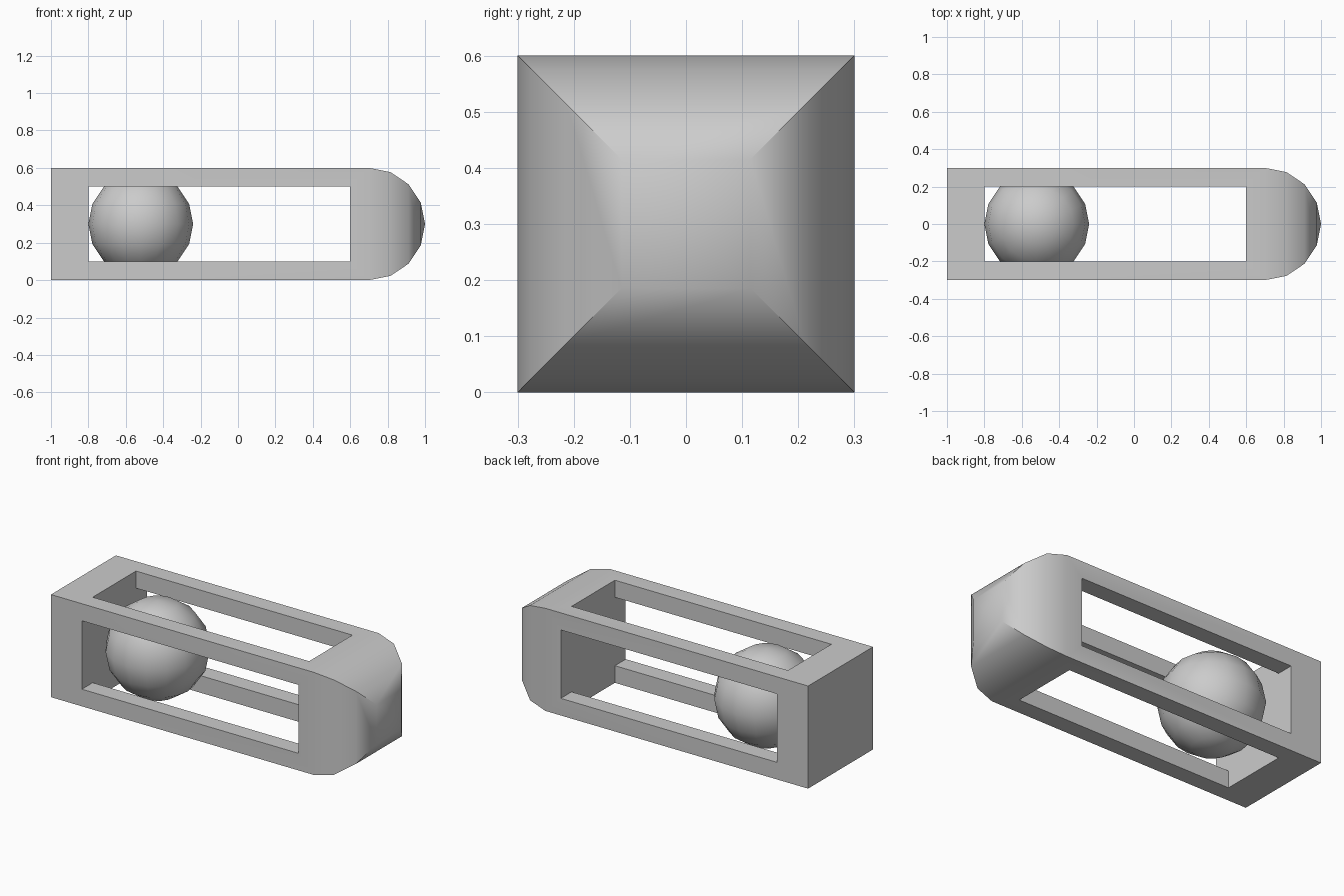
import bpy, bmesh, math

cube = bpy.data.objects.get("Cube")
if cube:
    bpy.data.objects.remove(cube, do_unlink=True)

HALF = 0.3          # half width of the square body
MID = 0.3           # height of the long axis
NOSE_START = 0.7    # where the rounded nose begins
STEPS = 4

grey = bpy.data.materials.new("plain grey")
grey.use_nodes = True
grey.diffuse_color = (0.6, 0.6, 0.6, 1)
grey.node_tree.nodes["Principled BSDF"].inputs["Base Color"].default_value = (0.6, 0.6, 0.6, 1)


def make_object(name, bm):
    bmesh.ops.recalc_face_normals(bm, faces=bm.faces[:])
    mesh = bpy.data.meshes.new(name)
    bm.to_mesh(mesh)
    bm.free()
    mesh.materials.append(grey)
    obj = bpy.data.objects.new(name, mesh)
    bpy.context.collection.objects.link(obj)
    return obj


def activate(obj):
    bpy.ops.object.select_all(action='DESELECT')
    obj.select_set(True)
    bpy.context.view_layer.objects.active = obj


def loft(bm, sections):
    """Join matching loops of vertices with quads."""
    for a, b in zip(sections, sections[1:]):
        n = len(a)
        for i in range(n):
            bm.faces.new((a[i], a[(i + 1) % n], b[(i + 1) % n], b[i]))


# Square body with a four-sided rounded nose
bm = bmesh.new()
stations = [(-1, HALF)]
for i in range(STEPS):
    angle = math.pi / 2 * (1 - i / STEPS)
    stations.append((NOSE_START + HALF * math.cos(angle), HALF * math.sin(angle)))
corners = [(-1, -1), (1, -1), (1, 1), (-1, 1)]
rings = [[bm.verts.new((x, h * sy, MID + h * sz)) for sy, sz in corners]
         for x, h in stations]
loft(bm, rings)
bm.faces.new(rings[0])
tip = bm.verts.new((NOSE_START + HALF, 0, MID))
for i in range(4):
    bm.faces.new((rings[-1][i], rings[-1][(i + 1) % 4], tip))
body = make_object("cage_body", bm)

# Plus-shaped cutter opens windows on all four long sides
bm = bmesh.new()
inner, outer = 0.2, 0.4
quarter = [(outer, -inner), (outer, inner), (inner, inner)]
plus = []
for turn in range(4):
    plus += quarter
    quarter = [(-z, y) for y, z in quarter]
ends = [[bm.verts.new((x, y, MID + z)) for y, z in plus] for x in (-0.8, 0.6)]
loft(bm, ends)
for end in ends:
    bm.faces.new(end)
cutter = make_object("window_cutter", bm)
cutter.hide_render = True

activate(body)
cut = body.modifiers.new("windows", 'BOOLEAN')
cut.operation = 'DIFFERENCE'
cut.solver = 'EXACT'
cut.object = cutter
bpy.ops.object.modifier_apply(modifier=cut.name)
bpy.data.objects.remove(cutter, do_unlink=True)
bpy.ops.object.shade_smooth_by_angle(angle=math.radians(30))

# Loose ball held inside the cage
bm = bmesh.new()
bmesh.ops.create_uvsphere(bm, u_segments=16, v_segments=8, radius=0.28)
bmesh.ops.translate(bm, verts=bm.verts[:], vec=(-0.52, 0, MID))
ball = make_object("ball", bm)
activate(ball)
bpy.ops.object.shade_smooth_by_angle(angle=math.radians(30))
